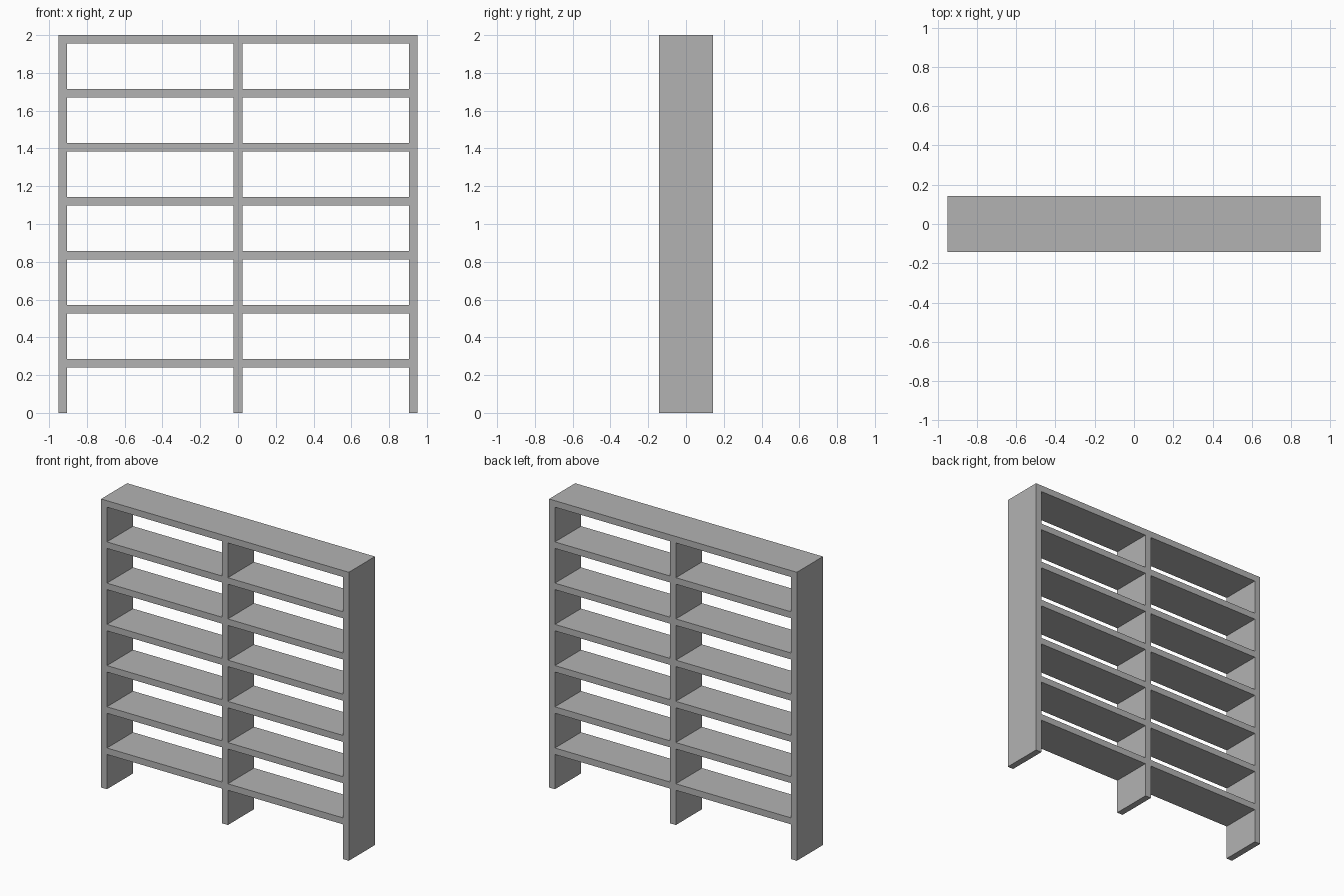
import bpy
import bmesh

if "Cube" in bpy.data.objects:
    bpy.data.objects.remove(bpy.data.objects["Cube"])

WIDTH, HEIGHT, DEPTH, BOARD = 1.9, 2.0, 2 / 7, 0.045
TIERS = 7
half = WIDTH / 2

# Board edges: side panels and centre divider across, shelves up the height
xs = [-half, -half + BOARD, -BOARD / 2, BOARD / 2, half - BOARD, half]
zs = [0.0]
for k in range(1, TIERS + 1):
    top = k * HEIGHT / TIERS
    zs += [top - BOARD, top]

bm = bmesh.new()
grid = [[bm.verts.new((x, -DEPTH / 2, z)) for z in zs] for x in xs]

# Front lattice: fill every upright column and every shelf row
for i in range(len(xs) - 1):
    for j in range(len(zs) - 1):
        if i % 2 == 0 or j % 2 == 1:
            bm.faces.new((grid[i][j], grid[i + 1][j],
                          grid[i + 1][j + 1], grid[i][j + 1]))

# Extrude the lattice to the back for one seamless bookcase
ext = bmesh.ops.extrude_face_region(bm, geom=bm.faces[:], use_keep_orig=True)
back = [g for g in ext["geom"] if isinstance(g, bmesh.types.BMVert)]
bmesh.ops.translate(bm, verts=back, vec=(0, DEPTH, 0))
bmesh.ops.recalc_face_normals(bm, faces=bm.faces[:])

mesh = bpy.data.meshes.new("bookcase_frame")
bm.to_mesh(mesh)
bm.free()
obj = bpy.data.objects.new("bookcase_frame", mesh)
bpy.context.collection.objects.link(obj)

# Dark grey finish
grey = bpy.data.materials.new("dark_grey")
grey.diffuse_color = (0.45, 0.45, 0.45, 1)
grey.use_nodes = True
grey.node_tree.nodes["Principled BSDF"].inputs["Base Color"].default_value = grey.diffuse_color
mesh.materials.append(grey)
